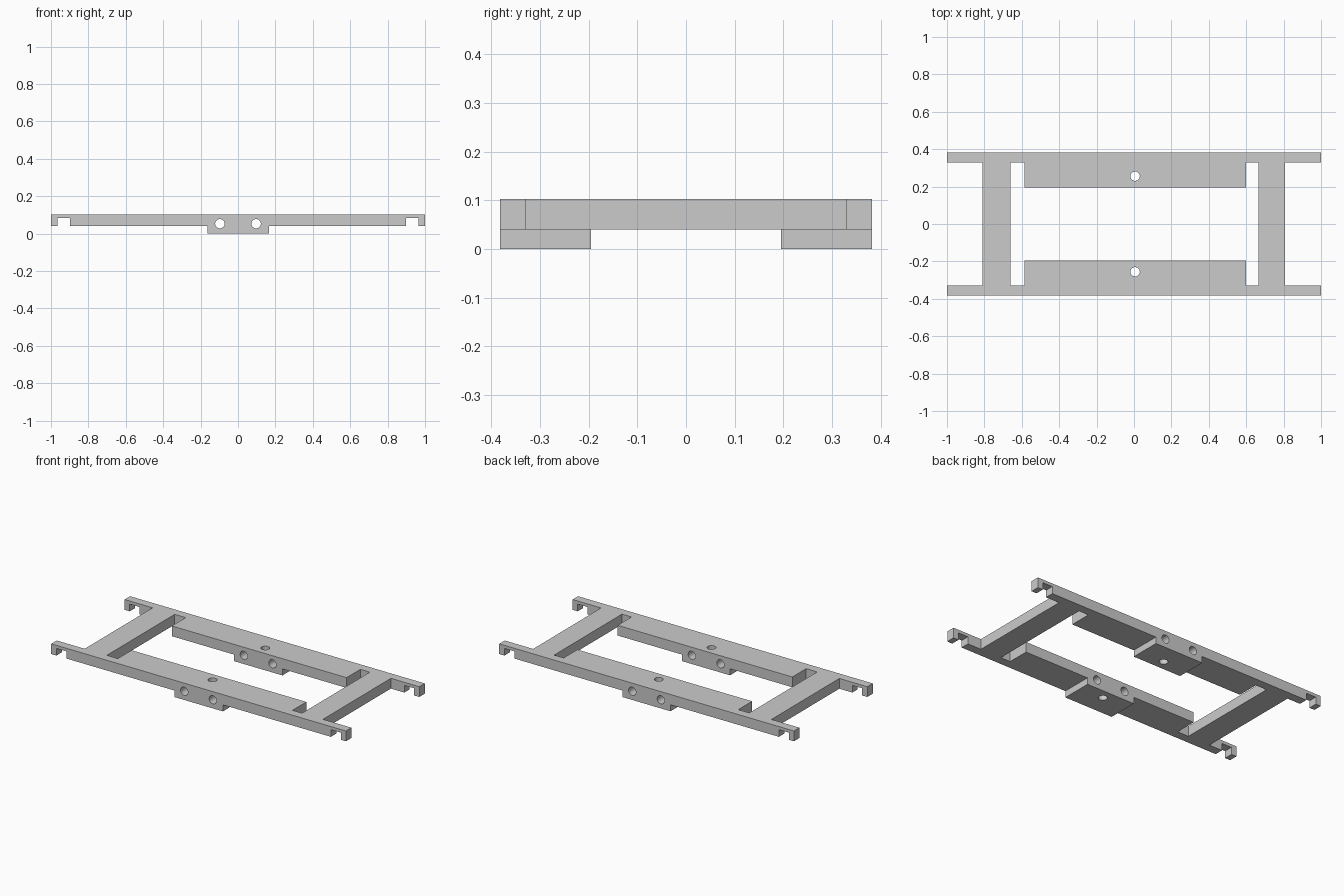
import bpy, bmesh
from mathutils import Matrix

cube = bpy.data.objects.get("Cube")
if cube:
    bpy.data.objects.remove(cube, do_unlink=True)

grey = bpy.data.materials.new("plain grey")
grey.use_nodes = True
grey.diffuse_color = (0.6, 0.6, 0.6, 1)
grey.node_tree.nodes["Principled BSDF"].inputs["Base Color"].default_value = (0.6, 0.6, 0.6, 1)

BASE, TOP = 0.04, 0.103      # underside and top of the frame
EDGE, RAIL, INNER = 0.382, 0.329, 0.195  # half depths: outer, rail inside, plate inside


def make_object(name, bm):
    bmesh.ops.recalc_face_normals(bm, faces=bm.faces)
    mesh = bpy.data.meshes.new(name)
    bm.to_mesh(mesh)
    bm.free()
    mesh.materials.append(grey)
    obj = bpy.data.objects.new(name, mesh)
    bpy.context.collection.objects.link(obj)
    return obj


def prism(name, outline, z0, z1):
    bm = bmesh.new()
    face = bm.faces.new([bm.verts.new((x, y, z0)) for x, y in outline])
    new = bmesh.ops.extrude_face_region(bm, geom=[face])["geom"]
    bmesh.ops.translate(bm, vec=(0, 0, z1 - z0),
                        verts=[v for v in new if isinstance(v, bmesh.types.BMVert)])
    return make_object(name, bm)


def box(name, x0, x1, y0, y1, z0, z1):
    return prism(name, [(x0, y0), (x1, y0), (x1, y1), (x0, y1)], z0, z1)


def rod(name, centre, axis, length):
    bm = bmesh.new()
    turn = Matrix.Rotation(1.5708, 4, "X") if axis == "Y" else Matrix()
    bmesh.ops.create_cone(bm, cap_ends=True, segments=32, radius1=0.025, radius2=0.025,
                          depth=length, matrix=Matrix.Translation(centre) @ turn)
    return make_object(name, bm)


def combine(target, tool, operation):
    mod = target.modifiers.new(tool.name, "BOOLEAN")
    mod.operation, mod.solver, mod.object = operation, "EXACT", tool
    tool.hide_render = True
    tool.hide_set(True)
    tools.append(tool)


def mirrored(half):
    return half + [(x, -y) for x, y in reversed(half)]


tools = []

# Frame outline with recessed ends, and the opening between the beams
frame = prism("frame", mirrored([(-0.81, RAIL), (-1, RAIL), (-1, EDGE),
                                 (1, EDGE), (1, RAIL), (0.807, RAIL)]), BASE, TOP)
opening = prism("opening_cutter", mirrored([(-0.66, RAIL), (-0.585, RAIL), (-0.585, INNER),
                                            (0.6, INNER), (0.6, RAIL), (0.665, RAIL)]), -0.1, 0.2)
combine(frame, opening, "DIFFERENCE")

# Mounting pads under the wide side plates
for label, y0, y1 in (("front", -EDGE, -INNER), ("back", INNER, EDGE)):
    combine(frame, box(label + "_pad", -0.162, 0.165, y0, y1, 0, 0.07), "UNION")
    combine(frame, rod(label + "_bolt_cutter", (0.006, (y0 + y1) / 2 + (0.033 if y0 < 0 else -0.033), 0.05),
                       "Z", 0.4), "DIFFERENCE")

# Hooked rail ends and the pairs of cross holes
for side, label in ((1, "left"), (-1, "right")):
    x0, x1 = sorted((side * 0.898, side * 0.965))
    combine(frame, box(label + "_notch_cutter", x0, x1, -0.5, 0.5, -0.1, 0.084), "DIFFERENCE")
    combine(frame, rod(label + "_cross_hole_cutter", (side * 0.097, 0, 0.053), "Y", 1), "DIFFERENCE")

# Bake the cuts and discard the helpers
bpy.context.view_layer.update()
graph = bpy.context.evaluated_depsgraph_get()
solid = bpy.data.meshes.new_from_object(frame.evaluated_get(graph))
frame.modifiers.clear()
frame.data = solid
for tool in tools:
    bpy.data.objects.remove(tool, do_unlink=True)

# Smooth hole walls, crisp edges elsewhere
bpy.context.view_layer.objects.active = frame
frame.select_set(True)
bpy.ops.object.shade_smooth_by_angle()
